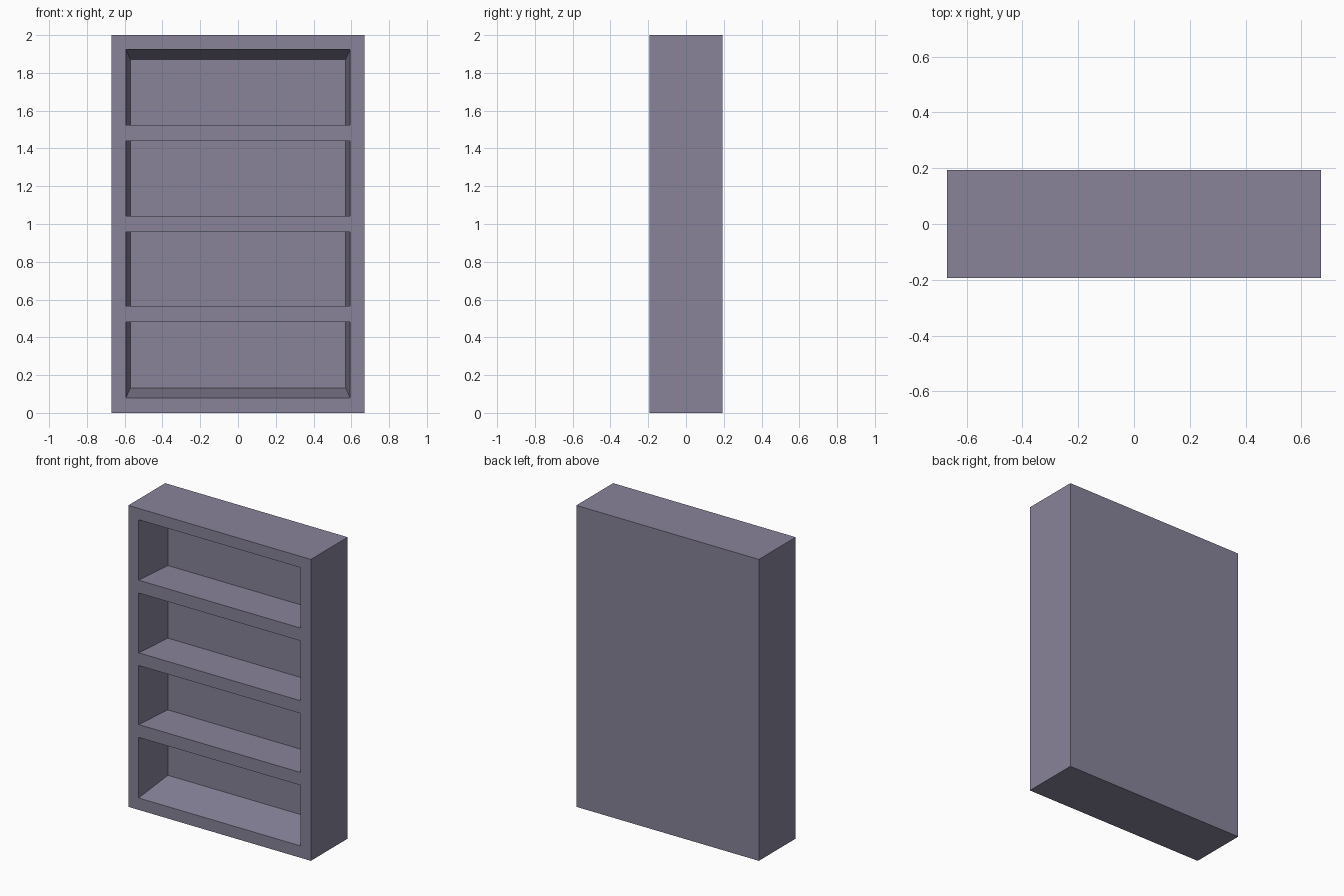
import bpy
import bmesh

if "Cube" in bpy.data.objects:
    bpy.data.objects.remove(bpy.data.objects["Cube"])

W, D, H = 0.67, 0.193, 2.0       # half width, half depth, height
OPEN_X, BACK_X = 0.594, 0.57     # half width of the recess at front and back
BACK_Y = 0.079                   # recess floor
TAPER_Z = 0.053                  # slope of recess top and bottom
# compartment openings as (bottom z, top z)
BAYS = [(0.079, 0.481), (0.566, 0.958), (1.042, 1.439), (1.524, 1.925)]

mat = bpy.data.materials.new("grey violet")
mat.diffuse_color = (0.246, 0.227, 0.319, 1.0)
mat.use_nodes = True
mat.node_tree.nodes["Principled BSDF"].inputs["Base Color"].default_value = mat.diffuse_color


def add_block(bm, front, back):
    """Tapered block between two rectangles (half x, y, z0, z1)."""
    rings = []
    for hx, y, z0, z1 in (front, back):
        rings.append([bm.verts.new(c) for c in
                      ((-hx, y, z0), (hx, y, z0), (hx, y, z1), (-hx, y, z1))])
    a, b = rings
    bm.faces.new(a)
    bm.faces.new(b[::-1])
    for i in range(4):
        j = (i + 1) % 4
        bm.faces.new((a[j], a[i], b[i], b[j]))


def make_object(name, bm):
    bmesh.ops.recalc_face_normals(bm, faces=bm.faces)
    mesh = bpy.data.meshes.new(name)
    bm.to_mesh(mesh)
    bm.free()
    mesh.materials.append(mat)
    ob = bpy.data.objects.new(name, mesh)
    bpy.context.collection.objects.link(ob)
    return ob


# solid case
bm = bmesh.new()
add_block(bm, (W, -D, 0, H), (W, D, 0, H))
case = make_object("bookcase", bm)

# recess cutters: sides taper inward, only the outermost top and bottom slope
bm = bmesh.new()
depth = BACK_Y + D
over = 0.05                      # reach past the front face along the same slope
k = over / depth
for i, (z0, z1) in enumerate(BAYS):
    lo = TAPER_Z if i == 0 else 0.0
    hi = TAPER_Z if i == len(BAYS) - 1 else 0.0
    add_block(bm,
              (OPEN_X + k * (OPEN_X - BACK_X), -D - over, z0 - k * lo, z1 + k * hi),
              (BACK_X, BACK_Y, z0 + lo, z1 - hi))
cutter = make_object("compartment_cutter", bm)
cutter.hide_render = True
cutter.hide_viewport = True
cutter.display_type = 'WIRE'

# carve the compartments, leaving three shelves
mod = case.modifiers.new("compartments", 'BOOLEAN')
mod.operation = 'DIFFERENCE'
mod.solver = 'EXACT'
mod.object = cutter
